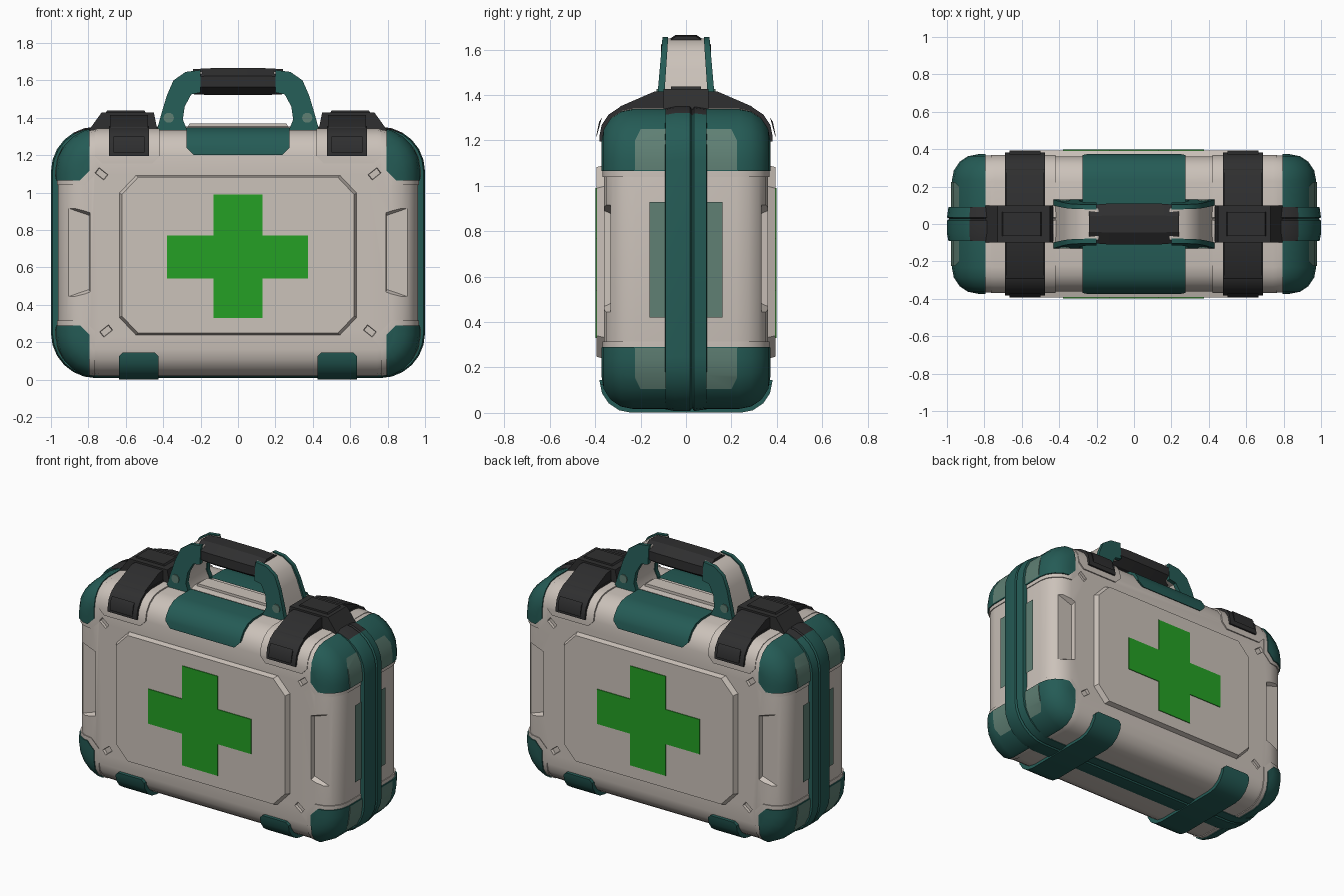
import bpy, bmesh, math
from mathutils import Vector

if "Cube" in bpy.data.objects:
    bpy.data.objects.remove(bpy.data.objects["Cube"])


def material(name, rgb):
    m = bpy.data.materials.new(name)
    m.diffuse_color = (*rgb, 1)
    m.use_nodes = True
    m.node_tree.nodes["Principled BSDF"].inputs["Base Color"].default_value = m.diffuse_color
    return m


BEIGE = material("warm beige", (0.60, 0.54, 0.49))
TEAL = material("dark teal", (0.018, 0.105, 0.092))
BLACK = material("soft black", (0.028, 0.028, 0.029))
GREEN = material("cross green", (0.018, 0.35, 0.018))
MUTED = material("muted green", (0.115, 0.215, 0.175))

ZMID2 = 1.355  # bottom + top height of the case, used for flipping in z


def smooth(me, angle=32):
    me.polygons.foreach_set("use_smooth", [True] * len(me.polygons))
    me.set_sharp_from_angle(angle=math.radians(angle))


def finish(name, bm, mats, rule=None):
    bmesh.ops.recalc_face_normals(bm, faces=bm.faces)
    if rule:
        for f in bm.faces:
            f.material_index = rule(f.calc_center_median())
    me = bpy.data.meshes.new(name)
    bm.to_mesh(me)
    bm.free()
    for m in mats:
        me.materials.append(m)
    smooth(me)
    ob = bpy.data.objects.new(name, me)
    bpy.context.collection.objects.link(ob)
    return ob


def loft(sections, X, z0, z1, R, seg=5):
    """Rounded rectangles in XZ, one per (y, inset), skinned together."""
    bm = bmesh.new()
    rings = []
    for y, i in sections:
        r = max(R - i, 0.04)
        ring = []
        for k in range(4):
            sx, sz = (1, -1, -1, 1)[k], (1, 1, -1, -1)[k]
            cx = sx * (X - i - r)
            cz = z1 - i - r if sz > 0 else z0 + i + r
            for s in range(seg + 1):
                a = math.pi / 2 * (k + s / seg)
                ring.append(bm.verts.new((cx + r * math.cos(a), y, cz + r * math.sin(a))))
        rings.append(ring)
    n = len(rings[0])
    for a, b in zip(rings, rings[1:]):
        for j in range(n):
            bm.faces.new((a[j], a[(j + 1) % n], b[(j + 1) % n], b[j]))
    bm.faces.new(rings[0])
    bm.faces.new(rings[-1])
    return bm


def shell(off):
    """The case body, grown outward by off."""
    Y, e = 0.362 + off, 0.14
    arc = [(Y - e + e * math.sin(a), e * (1 - math.cos(a)))
           for a in [math.pi / 2 * k / 4 for k in range(5)]]
    secs = [(-y, i) for y, i in reversed(arc)] + arc
    return loft(secs, 0.963 + off, 0.02 - off, 1.335 + off, 0.22 + off)


def hull(bm, pts):
    vs = [bm.verts.new(p) for p in pts]
    res = bmesh.ops.convex_hull(bm, input=vs)
    junk = {g for k in ("geom_interior", "geom_unused") for g in res[k]
            if isinstance(g, bmesh.types.BMVert)}
    bmesh.ops.delete(bm, geom=list(junk), context='VERTS')


def clip(name, off, planes, mat, flips=((1, 1, 1),)):
    """Solid piece of the grown shell where n.p <= d for each plane, with mirrored copies."""
    src = shell(off)
    for nx, ny, nz, d in planes:
        n = Vector((nx, ny, nz))
        bmesh.ops.bisect_plane(src, geom=src.verts[:] + src.edges[:] + src.faces[:],
                               plane_co=n * d / n.length_squared, plane_no=n, clear_outer=True)
    pts = [v.co.copy() for v in src.verts]
    src.free()
    bm = bmesh.new()
    for sx, sy, sz in flips:
        hull(bm, [(p.x * sx, p.y * sy, p.z if sz > 0 else ZMID2 - p.z) for p in pts])
    bmesh.ops.dissolve_limit(bm, angle_limit=0.01, verts=bm.verts[:], edges=bm.edges[:])
    return finish(name, bm, [mat])


def prism(bm, pts, y0, y1, s=1.0, taper=None):
    """XZ outline between y0 and y1; the y1 end is scaled by s about its middle."""
    c = sum((Vector(p) for p in pts), Vector((0, 0))) / len(pts)
    ends = []
    for y, k in ((y0, 1), (y1, s)):
        q = [c + (Vector(p) - c) * k for p in pts]
        ends.append([bm.verts.new((v.x, y * (taper(v.y) if taper else 1), v.y)) for v in q])
    a, b = ends
    for j in range(len(pts)):
        i = (j + 1) % len(pts)
        bm.faces.new((a[j], a[i], b[i], b[j]))
    bm.faces.new(a)
    bm.faces.new(b)


def flipx(pts, s):
    return [(x * s, z) for x, z in pts]


X2 = [(sx, 1, 1) for sx in (1, -1)]
Y2 = [(1, sy, 1) for sy in (1, -1)]
XY = [(sx, sy, 1) for sx in (1, -1) for sy in (1, -1)]
XYZ = [(sx, sy, sz) for sx in (1, -1) for sy in (1, -1) for sz in (1, -1)]

# Case body with side recesses and small slanted notches cut in
body = finish("case_body", shell(0), [BEIGE])
bm = bmesh.new()
for sx in (1, -1):
    for sy in (1, -1):
        prism(bm, flipx([(0.785, 0.45), (0.93, 0.40), (0.93, 0.96), (0.785, 0.91)], sx),
              sy * 0.40, sy * 0.332, 0.86)
        for cx, cz, t in ((0.73, 1.10, 0.9), (0.705, 0.26, -0.9)):
            u, v = Vector((math.cos(t), -math.sin(t))), Vector((math.sin(t), math.cos(t)))
            pts = [Vector((cx, cz)) + u * a * 0.02 + v * b * 0.034
                   for a, b in ((-1, -1), (1, -1), (1, 1), (-1, 1))]
            prism(bm, flipx(pts, sx), sy * 0.38, sy * 0.345, 0.8)
cutter = finish("recess_cutter", bm, [BEIGE])
cutter.hide_render = True
mod = body.modifiers.new("recesses", 'BOOLEAN')
mod.operation, mod.solver, mod.object = 'DIFFERENCE', 'EXACT', cutter
cut = bpy.data.meshes.new_from_object(body.evaluated_get(bpy.context.evaluated_depsgraph_get()))
body.modifiers.clear()
body.data = cut
smooth(cut)
bpy.data.objects.remove(cutter)

# Raised eight-sided panel and cross on both faces
panel, cross = bmesh.new(), bmesh.new()
octo = [(-0.64, 0.33), (-0.55, 0.235), (0.55, 0.235), (0.64, 0.33),
        (0.64, 1.0), (0.55, 1.095), (-0.55, 1.095), (-0.64, 1.0)]
arm = [(-0.38, 0.54), (-0.13, 0.54), (-0.13, 0.33), (0.13, 0.33), (0.13, 0.54), (0.375, 0.54),
       (0.375, 0.77), (0.13, 0.77), (0.13, 0.99), (-0.13, 0.99), (-0.13, 0.77), (-0.38, 0.77)]
for s in (1, -1):
    prism(panel, octo, s * 0.35, s * 0.394, 0.97)
    prism(cross, arm, s * 0.392, s * 0.399)
finish("face_panels", panel, [BEIGE])
finish("crosses", cross, [GREEN])

# Corner guards with beige rims and muted side patches
clip("corner_rims", 0.005, [(-1, 0, 0, -0.765), (0, 0, -1, -1.04), (0, 1, 0, -0.08),
                            (-1, 0, -1, -1.86)], BEIGE, XYZ)
clip("corner_guards", 0.011, [(-1, 0, 0, -0.795), (0, 0, -1, -1.065), (0, 1, 0, -0.08),
                              (-1, 0, -1, -1.91)], TEAL, XYZ)
clip("corner_patches", 0.015, [(-1, 0, 0, -0.87), (0, 0, -1, -1.07), (0, 0, 1, 1.25),
                               (0, 1, 0, -0.08), (0, -1, 0, 0.225), (0, -1, 0.5, 0.825)], MUTED, XYZ)

# Muted plates on the short sides
clip("side_plates", 0.008, [(-1, 0, 0, -0.9), (0, 0, 1, 0.93), (0, 0, -1, -0.42),
                            (0, 1, 0, 0.16), (0, -1, 0, 0.16)], MUTED, X2)

# Centre band around the case with a seam groove
bm = loft([(-0.095, 0.05), (-0.09, 0.008), (-0.05, 0), (0.018, 0), (0.027, 0.012), (0.036, 0),
           (0.09, 0.008), (0.095, 0.05)], 1.0, 0.008, 1.352, 0.24, 6)
for x in (-0.43, 0.43):
    bmesh.ops.bisect_plane(bm, geom=bm.verts[:] + bm.edges[:] + bm.faces[:],
                           plane_co=(x, 0, 0), plane_no=(1, 0, 0))
finish("centre_band", bm, [TEAL, BLACK, BEIGE],
       lambda c: 0 if c.z < 1.31 else (2 if abs(c.x) < 0.43 else 1))

# Bottom feet that wrap under the case
clip("feet", 0.019, [(-1, 0, 0, -0.425), (1, 0, 0, 0.635), (0, 0, 1, 0.145),
                     (-1, 0, 1, -0.30), (1, 0, 1, 0.76)], TEAL, X2)

# Teal pads on the top edge under the handle
clip("top_pads", 0.013, [(1, 0, 0, 0.275), (-1, 0, 0, 0.275), (0, 0, -1, -1.20), (0, 1, 0, -0.10),
                         (1, 0, -1, -0.965), (-1, 0, -1, -0.965)], TEAL, Y2)

# Latches: beige bed, strap, buckle flap, ridge block and top button
clip("latch_beds", 0.008, [(-1, 0, 0, -0.42), (1, 0, 0, 0.765), (0, 0, -1, -1.155),
                           (1, 0, -1, -0.43), (-1, 0, -1, -1.615)], BEIGE, X2)
clip("latch_straps", 0.02, [(-1, 0, 0, -0.475), (1, 0, 0, 0.69), (0, 0, -1, -1.195)], BLACK, X2)
clip("latch_flaps", 0.032, [(-1, 0, 0, -0.50), (1, 0, 0, 0.665), (0, 0, -1, -1.215),
                            (0, 1, 0, -0.2), (0, 0, 1, 1.30)], BLACK, XY)
bm = bmesh.new()
for s in (1, -1):
    hull(bm, [(s * x, t * y, z) for x in (0.48, 0.685) for t in (1, -1)
              for y, z in ((0.31, 1.32), (0.29, 1.35), (0.16, 1.385), (0.14, 1.415))])
    prism(bm, flipx([(0.80, 1.33), (0.73, 1.427), (0.45, 1.427), (0.43, 1.33)], s), -0.1, 0.1)
    prism(bm, flipx([(0.49, 1.42), (0.71, 1.42), (0.70, 1.438), (0.50, 1.438)], s), -0.065, 0.065)
finish("latch_ridges", bm, [BLACK])

# Handle legs: teal side plates, beige core, round pins
plates, core, pins = bmesh.new(), bmesh.new(), bmesh.new()
leg = [(0.20, 1.655), (0.28, 1.645), (0.345, 1.60), (0.38, 1.52), (0.41, 1.42), (0.435, 1.33),
       (0.27, 1.33), (0.295, 1.39), (0.285, 1.46), (0.25, 1.525), (0.20, 1.535)]
inner = [(x - 0.01, z - 0.006) if i < 6 else (x + 0.006, z + 0.004)
         for i, (x, z) in enumerate(leg)]
disc = [(0.37 + 0.028 * math.cos(k * math.pi / 5), 1.40 + 0.028 * math.sin(k * math.pi / 5))
        for k in range(10)]
spread = lambda z: 1 + 0.28 * (1.66 - z) / 0.33
for s in (1, -1):
    prism(core, flipx(inner, s), -0.085, 0.085, taper=spread)
    for t in (1, -1):
        prism(plates, flipx(leg, s), t * 0.078, t * 0.103, taper=spread)
        prism(pins, flipx(disc, s), t * 0.11, t * 0.131)
finish("handle_side_plates", plates, [TEAL])
finish("handle_core", core, [BEIGE])
finish("handle_pins", pins, [MUTED])

# Handle grip
bm = bmesh.new()
section = [(math.cos(a), math.sin(a)) for a in [math.pi / 8 + k * math.pi / 4 for k in range(8)]]
hull(bm, [(x, 0.118 * k * c, 1.593 + 0.078 * k * d) for x, k in
          ((-0.24, 0.93), (-0.14, 1), (0.14, 1), (0.24, 0.93)) for c, d in section])
finish("handle_grip", bm, [BLACK])

# Beige rail under the handle
bm = bmesh.new()
prism(bm, [(-0.28, 1.33), (0.28, 1.33), (0.26, 1.368), (-0.26, 1.368)], -0.05, 0.05)
finish("handle_rail", bm, [BEIGE])
